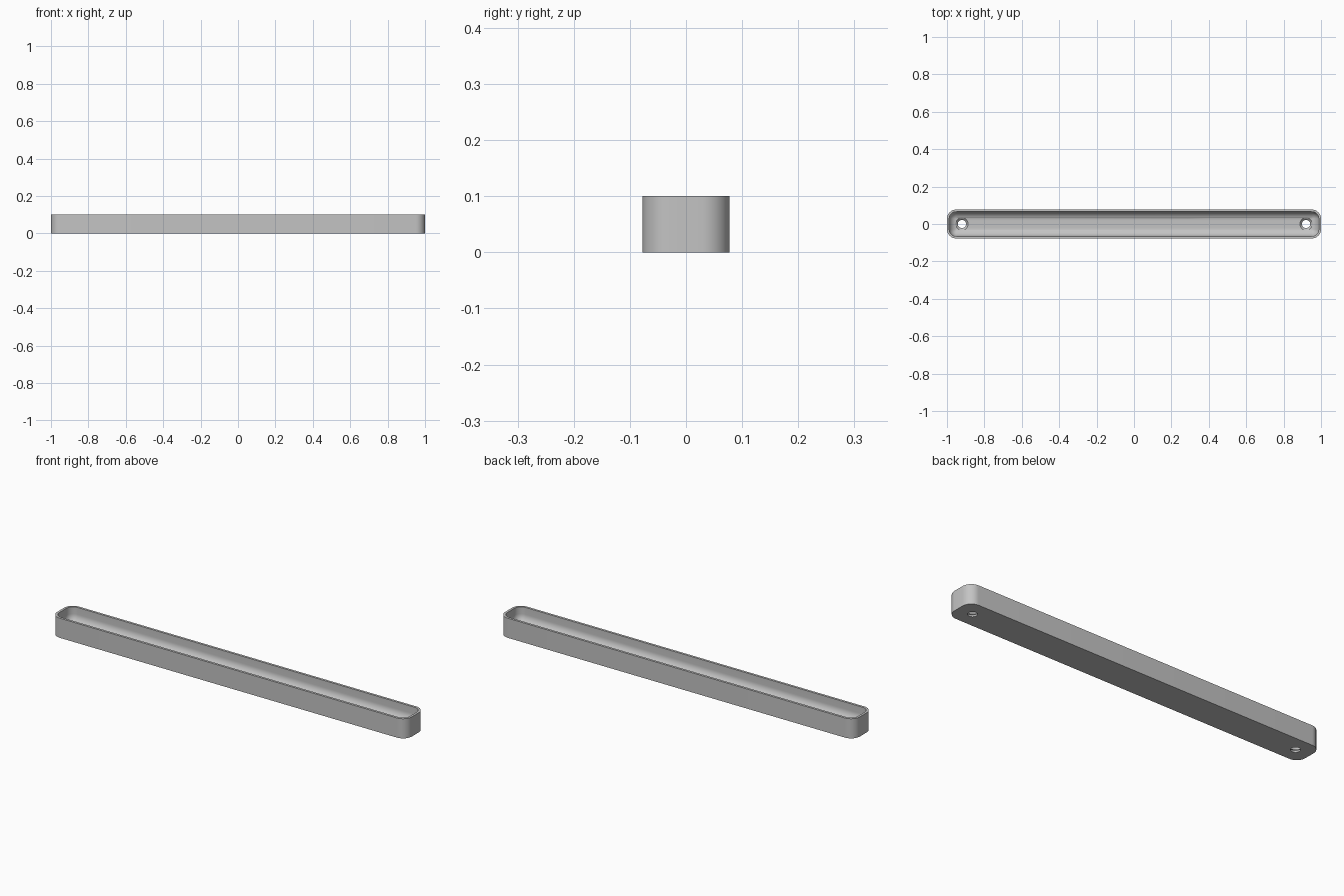
import bpy, bmesh, math

if "Cube" in bpy.data.objects:
    bpy.data.objects.remove(bpy.data.objects["Cube"])

L, W, H = 1.0, 0.0775, 0.10      # half length, half width, height
CORNER, WALL = 0.05, 0.012       # outer corner radius, rim thickness
FLOOR, FILLET = 0.02, 0.045      # floor height, inner floor rounding
HOLE_X = 0.92

grey = bpy.data.materials.new("plain grey")
grey.diffuse_color = (0.55, 0.55, 0.55, 1)
grey.use_nodes = True
grey.node_tree.nodes["Principled BSDF"].inputs["Base Color"].default_value = grey.diffuse_color


def loop(bm, inset, z, seg=12):
    """Rounded rectangle of vertices, inset from the outer outline."""
    r = max(CORNER - inset, 0.002)
    cx, cy = L - inset - r, W - inset - r
    verts = []
    for i, (sx, sy) in enumerate(((1, 1), (-1, 1), (-1, -1), (1, -1))):
        for k in range(seg + 1):
            a = math.pi / 2 * (i + k / seg)
            verts.append(bm.verts.new((sx * cx + r * math.cos(a),
                                       sy * cy + r * math.sin(a), z)))
    return verts


# Tray body: outer wall, rim, inner wall and rounded floor
profile = [(0, 0), (0, H), (WALL, H)]
for k in range(13):
    a = math.pi / 2 * k / 12
    profile.append((WALL + FILLET * (1 - math.cos(a)),
                    FLOOR + FILLET * (1 - math.sin(a))))

bm = bmesh.new()
rings = [loop(bm, i, z) for i, z in profile]
for a, b in zip(rings, rings[1:]):
    n = len(a)
    for i in range(n):
        j = (i + 1) % n
        bm.faces.new((a[i], a[j], b[j], b[i]))
bm.faces.new(rings[0][::-1])
bm.faces.new(rings[-1])
bmesh.ops.recalc_face_normals(bm, faces=bm.faces)
mesh = bpy.data.meshes.new("tray")
bm.to_mesh(mesh)
bm.free()
mesh.materials.append(grey)
tray = bpy.data.objects.new("tray", mesh)
bpy.context.collection.objects.link(tray)

# Countersunk screw holes at both ends
cutters = []
for side in (-1, 1):
    bm = bmesh.new()
    levels = [(0.022, -0.02), (0.022, 0.009), (0.036, 0.023), (0.036, 0.05)]
    rows = [[bm.verts.new((side * HOLE_X + r * math.cos(math.tau * k / 32),
                           r * math.sin(math.tau * k / 32), z))
             for k in range(32)] for r, z in levels]
    for a, b in zip(rows, rows[1:]):
        for i in range(32):
            j = (i + 1) % 32
            bm.faces.new((a[i], a[j], b[j], b[i]))
    bm.faces.new(rows[0][::-1])
    bm.faces.new(rows[-1])
    bmesh.ops.recalc_face_normals(bm, faces=bm.faces)
    cm = bpy.data.meshes.new("hole_cutter")
    bm.to_mesh(cm)
    bm.free()
    cm.materials.append(grey)
    cutter = bpy.data.objects.new("hole_cutter", cm)
    bpy.context.collection.objects.link(cutter)
    cutter.hide_render = True
    cutters.append(cutter)
    mod = tray.modifiers.new("screw hole", "BOOLEAN")
    mod.operation = "DIFFERENCE"
    mod.solver = "EXACT"
    mod.object = cutter

# Apply the holes, then smooth the curved walls
bpy.context.view_layer.objects.active = tray
tray.select_set(True)
for mod in list(tray.modifiers):
    bpy.ops.object.modifier_apply(modifier=mod.name)
for cutter in cutters:
    bpy.data.objects.remove(cutter)
bpy.ops.object.shade_smooth_by_angle(angle=math.radians(30))
